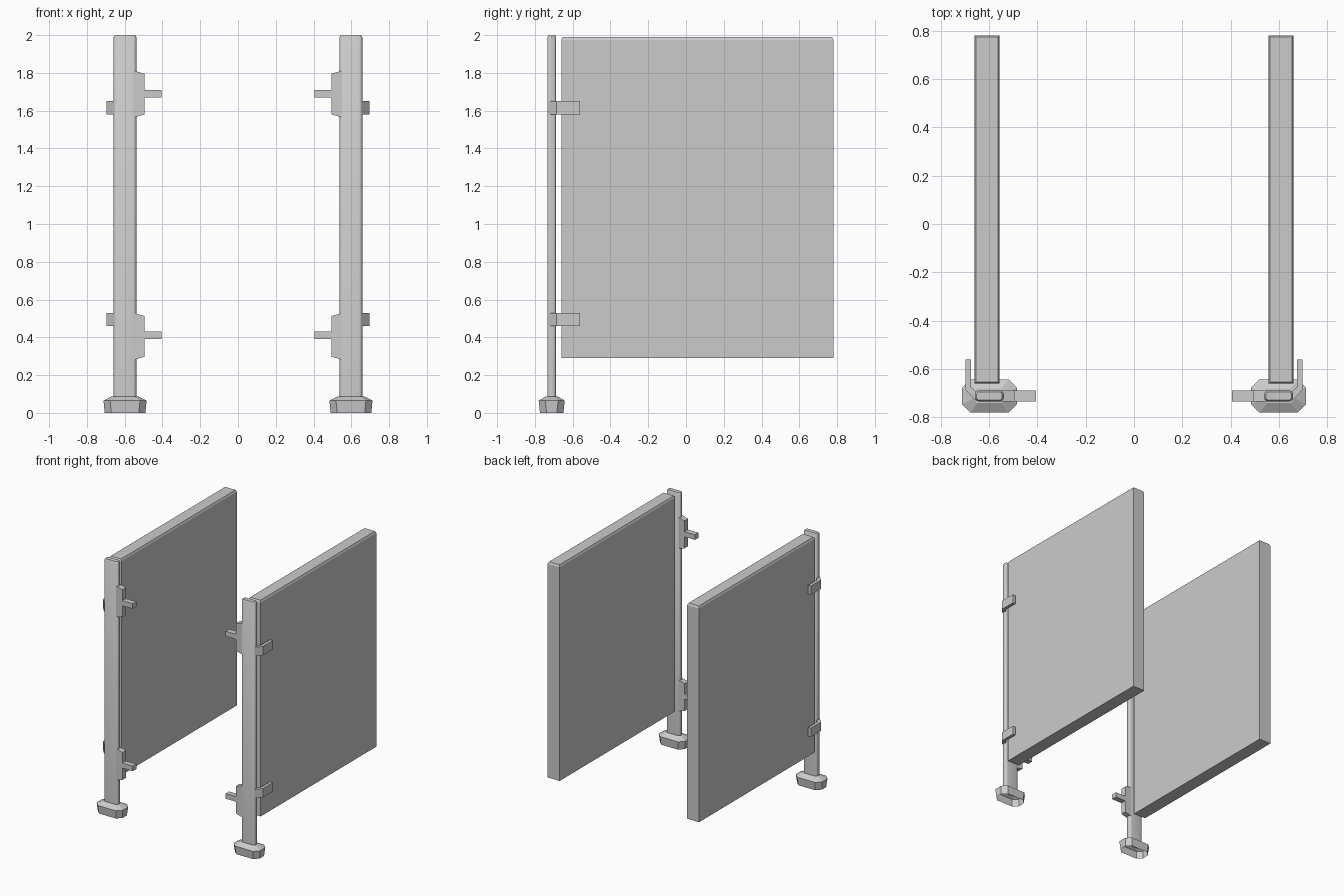
import bpy, bmesh
from math import sin, cos, pi

if "Cube" in bpy.data.objects:
    bpy.data.objects.remove(bpy.data.objects["Cube"])


def finish(bm, name):
    bmesh.ops.recalc_face_normals(bm, faces=bm.faces)
    me = bpy.data.meshes.new(name)
    bm.to_mesh(me)
    bm.free()
    ob = bpy.data.objects.new(name, me)
    bpy.context.collection.objects.link(ob)
    return ob


def loft(name, rings, cap_start=True, cap_end=True):
    """Skin a list of equal-length closed rings."""
    bm = bmesh.new()
    vs = [[bm.verts.new(p) for p in r] for r in rings]
    n = len(vs[0])
    for a, b in zip(vs, vs[1:]):
        for i in range(n):
            j = (i + 1) % n
            bm.faces.new((a[i], a[j], b[j], b[i]))
    if cap_start:
        bm.faces.new(vs[0][::-1])
    if cap_end:
        bm.faces.new(vs[-1])
    return finish(bm, name)


def round_rect(cx, cy, hx, hy, r, z, seg):
    """Rectangle with cut (seg=1) or rounded corners in the xy plane."""
    pts = []
    for k, (sx, sy) in enumerate(((1, 1), (-1, 1), (-1, -1), (1, -1))):
        for i in range(seg + 1):
            a = pi / 2 * (k + i / seg)
            pts.append((cx + sx * (hx - r) + r * cos(a),
                        cy + sy * (hy - r) + r * sin(a), z))
    return pts


def rect(x0, x1, y0, y1, z):
    return [(x0, y0, z), (x1, y0, z), (x1, y1, z), (x0, y1, z)]


PX, PY = 0.598, -0.711   # post centre
parts = []

# Door panel with softened top edge
parts.append(loft("door_panel", [
    rect(0.556, 0.66, -0.66, 0.78, 0.29),
    rect(0.556, 0.66, -0.66, 0.78, 1.975),
    rect(0.563, 0.653, -0.653, 0.773, 1.99)]))

# Rounded flat post
post = loft("post", [
    round_rect(PX, PY, 0.06, 0.023, 0.018, 0.06, 4),
    round_rect(PX, PY, 0.06, 0.023, 0.018, 1.99, 4),
    round_rect(PX, PY, 0.053, 0.017, 0.012, 2.0, 4)])
parts.append(post)

# Hollow foot shoe, open underneath
parts.append(loft("foot_shoe", [
    round_rect(PX, PY, 0.108, 0.062, 0.035, 0.0, 1),
    round_rect(PX, PY, 0.114, 0.069, 0.035, 0.065, 1),
    round_rect(PX, PY, 0.068, 0.03, 0.018, 0.088, 1)], cap_start=False))

# Latch plates with tab on the inner side, hinge arms on the outer side
arm = [(0.655, -0.732), (0.697, -0.685), (0.697, -0.56),
       (0.673, -0.56), (0.673, -0.675), (0.655, -0.692)]
for tag, zp, zt, za in (("upper", 1.688, 1.69, 1.615), ("lower", 0.405, 0.41, 0.495)):
    outline = [(0.55, zp - 0.123), (0.495, zp - 0.108), (0.495, zt - 0.02),
               (0.405, zt - 0.02), (0.405, zt + 0.02), (0.495, zt + 0.02),
               (0.495, zp + 0.108), (0.55, zp + 0.123)]
    parts.append(loft(tag + "_latch_plate",
                      [[(x, y, z) for x, z in outline] for y in (-0.733, -0.689)]))
    parts.append(loft(tag + "_hinge_arm",
                      [[(x, y, z) for x, y in arm] for z in (za - 0.035, za + 0.035)]))

# Smooth the post curves only
bpy.ops.object.select_all(action='DESELECT')
post.select_set(True)
bpy.context.view_layer.objects.active = post
bpy.ops.object.shade_smooth_by_angle(angle=0.6)

# Opposite side
for ob in parts:
    m = ob.modifiers.new("Mirror", 'MIRROR')
    m.use_axis = (True, False, False)
